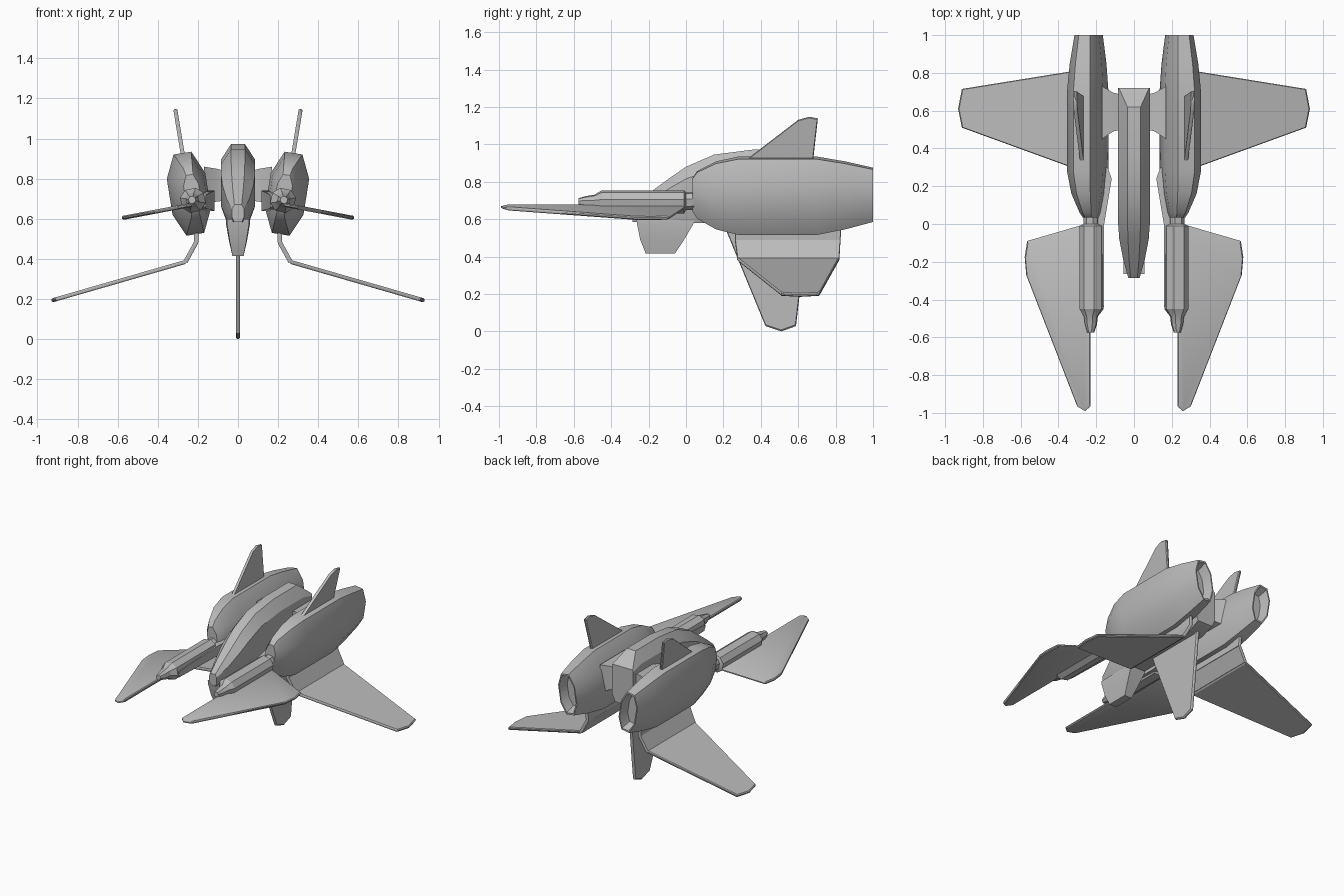
import bpy, bmesh, math
from mathutils import Vector

if "Cube" in bpy.data.objects:
    bpy.data.objects.remove(bpy.data.objects["Cube"])

grey = bpy.data.materials.new("hull_grey")
grey.diffuse_color = (0.5, 0.5, 0.5, 1)
grey.use_nodes = True
grey.node_tree.nodes["Principled BSDF"].inputs["Base Color"].default_value = grey.diffuse_color


def loft(name, rings, mirror=False, cap_end=True):
    """Skin a series of equal-length rings and cap the ends."""
    bm = bmesh.new()
    vs = [[bm.verts.new(p) for p in r] for r in rings]
    n = len(rings[0])
    for a, b in zip(vs, vs[1:]):
        for i in range(n):
            j = (i + 1) % n
            bm.faces.new((a[i], a[j], b[j], b[i]))
    bm.faces.new(vs[0][::-1])
    if cap_end:
        bm.faces.new(vs[-1])
    bmesh.ops.recalc_face_normals(bm, faces=bm.faces)
    me = bpy.data.meshes.new(name)
    bm.to_mesh(me)
    bm.free()
    me.materials.append(grey)
    ob = bpy.data.objects.new(name, me)
    bpy.context.collection.objects.link(ob)
    if mirror:
        ob.modifiers.new("mirror", 'MIRROR')
    return ob


def plate(name, pts, thick=0.02, mirror=False, inset=0.04):
    """Thin panel with a chamfered rim."""
    pts = [Vector(p) for p in pts]
    c = sum(pts, Vector()) / len(pts)
    nrm = Vector()
    for a, b in zip(pts, pts[1:] + pts[:1]):
        nrm += (a - c).cross(b - c)
    nrm.normalize()
    off = nrm * thick / 2
    inner = [p.lerp(c, inset) for p in pts]
    return loft(name, [[p - off for p in inner], [p - off * .4 for p in pts],
                       [p + off * .4 for p in pts], [p + off for p in inner]], mirror)


def octagon(y, cx, cz, hw, hh, fw=0.46, fh=0.44, tilt=9):
    """Tall tilted octagon section at a given y."""
    t = math.radians(tilt)
    q = [(fw, 1), (1, fh), (1, -fh), (fw, -1), (-fw, -1), (-1, -fh), (-1, fh), (-fw, 1)]
    return [(cx + u * hw * math.cos(t) + v * hh * math.sin(t), y,
             cz + v * hh * math.cos(t) - u * hw * math.sin(t)) for u, v in q]


# central fuselage: y, top half width, top z, shoulder z, half width, low z, bottom half width, bottom z
def hull(y, tw, tz, sz, w, lz, bw, bz):
    r = [(tw, tz), (w, sz), (w, lz), (bw, bz)]
    return [(x, y, z) for x, z in r] + [(-x, y, z) for x, z in r[::-1]]


loft("fuselage", [
    hull(-.285, .018, .67, .65, .03, .61, .02, .585),
    hull(-.19, .026, .745, .70, .057, .63, .038, .58),
    hull(-.08, .032, .825, .77, .078, .65, .05, .58),
    hull(0, .034, .88, .815, .084, .66, .055, .58),
    hull(.15, .035, .945, .87, .085, .67, .055, .58),
    hull(.36, .035, .972, .895, .085, .67, .055, .58),
    hull(.62, .035, .972, .895, .085, .67, .055, .58),
    hull(.72, .08, .885, .87, .085, .68, .06, .62)])


# chin pod under the nose
def deck(z, y0, y1, w0, w1):
    return [(-w0, y0, z), (w0, y0, z), (w1, y1, z), (-w1, y1, z)]


loft("chin_pod", [deck(.60, -.265, .05, .055, .06), deck(.575, -.262, .04, .055, .06),
                  deck(.49, -.245, -.01, .042, .045), deck(.415, -.215, -.06, .028, .028)])

# engines with recessed exhaust
loft("engine", [
    octagon(.035, .228, .73, .038, .09),
    octagon(.06, .23, .73, .05, .125),
    octagon(.16, .24, .727, .08, .178),
    octagon(.28, .245, .725, .097, .205),
    octagon(.70, .245, .725, .097, .205),
    octagon(.85, .243, .727, .086, .178),
    octagon(1.0, .24, .73, .066, .142),
    octagon(1.0, .24, .73, .058, .130),
    octagon(.93, .24, .73, .045, .105)], mirror=True)

# pylons joining the engines to the fuselage
loft("engine_pylon", [
    [(x, y0, z0), (x, y1, z0), (x, y1, z1), (x, y0, z1)]
    for x, y0, y1, z0, z1 in [(.07, .50, .685, .69, .84), (.11, .49, .695, .685, .85),
                              (.17, .45, .73, .66, .86)]], mirror=True)

# gun pods ahead of the engines
loft("gun_pod", [octagon(y, x, z, w, h, .45, .45, 12) for y, x, z, w, h in [
    (.08, .225, .70, .038, .045), (.0, .225, .695, .038, .045), (-.01, .225, .692, .06, .058),
    (-.45, .225, .692, .06, .058), (-.49, .228, .692, .034, .036),
    (-.53, .228, .692, .03, .03), (-.575, .229, .694, .017, .017)]], mirror=True)

# fairing blending each gun pod into the inner engine side
loft("gun_fairing", [
    [(a, y, z0), (b, y, z0), (b, y, z1), (a, y, z1)]
    for y, a, b, z0, z1 in [(-.44, .160, .19, .66, .70), (0, .158, .20, .65, .72),
                            (.24, .118, .20, .64, .74), (.30, .14, .20, .65, .73)]], mirror=True)


# drooping forward wings
def fwd(x, y):
    return (x, y, .67 - .19 * (x - .23))


plate("front_wing", [fwd(*p) for p in [
    (.23, 0), (.29, -.01), (.565, -.09), (.578, -.175), (.57, -.27),
    (.30, -.965), (.26, -.99), (.23, -.965)]], .02, True, .03)

# rear wings hung from short bent roots
plate("rear_wing_root", [(.21, .26, .55), (.21, .83, .55), (.207, .826, .48), (.207, .262, .48)],
      .022, True, .01)
plate("rear_wing_strut", [(.207, .262, .485), (.207, .826, .485), (.262, .82, .385), (.262, .275, .385)],
      .022, True, .01)
plate("rear_wing", [(.258, .273, .386), (.258, .82, .386), (.91, .715, .198),
                    (.93, .61, .192), (.91, .51, .198)], .02, True, .025)


# tail fins on the engines
def fin(y, z):
    return (.272 + (z - .9) * .165, y, z)


plate("tail_fin", [fin(*p) for p in [(.30, .90), (.60, 1.13), (.66, 1.147), (.705, 1.138), (.678, .90)]],
      .02, True, .04)

# single belly fin
plate("belly_fin", [(0, .19, .60), (0, .28, .38), (0, .425, .028), (0, .51, 0), (0, .588, .028),
                    (0, .607, .19), (0, .65, .60)], .022, False, .03)

# soft curves, crisp edges
for ob in bpy.data.objects:
    ob.select_set(True)
    bpy.context.view_layer.objects.active = ob
bpy.ops.object.shade_smooth_by_angle(angle=math.radians(28))
